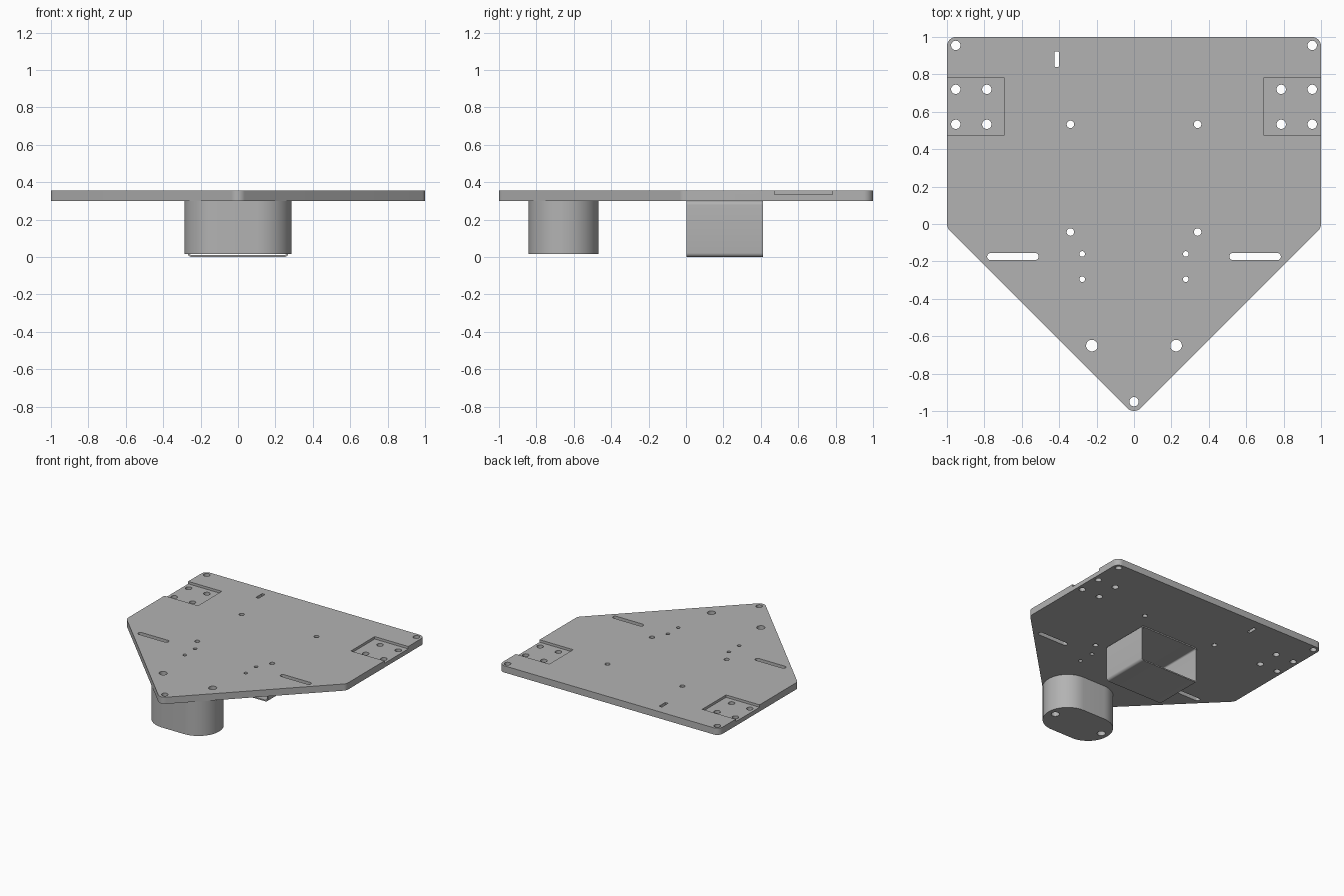
import bpy, bmesh, math
from mathutils import Vector

cube = bpy.data.objects.get("Cube")
if cube:
    bpy.data.objects.remove(cube, do_unlink=True)

grey = bpy.data.materials.new("machined grey")
grey.use_nodes = True
colour = (0.45, 0.45, 0.45, 1)
grey.diffuse_color = colour
grey.node_tree.nodes["Principled BSDF"].inputs["Base Color"].default_value = colour

PLATE_LOW, PLATE_TOP = 0.30, 0.355


def rounded(points, radius, steps=10):
    """Fillet every corner of a convex, counter-clockwise outline."""
    out = []
    for i, p in enumerate(points):
        p = Vector(p)
        a = (Vector(points[i - 1]) - p).normalized()
        b = (Vector(points[(i + 1) % len(points)]) - p).normalized()
        half = a.angle(b) / 2
        centre = p + (a + b).normalized() * radius / math.sin(half)
        start = p + a * radius / math.tan(half) - centre
        sweep = math.pi - 2 * half
        for k in range(steps + 1):
            t = sweep * k / steps
            c, s = math.cos(t), math.sin(t)
            out.append(centre + Vector((start.x * c - start.y * s, start.x * s + start.y * c)))
    return out


def box(x0, x1, y0, y1):
    return [(x0, y0), (x1, y0), (x1, y1), (x0, y1)]


def circle(x, y, r, n=32):
    return [(x + r * math.cos(math.tau * i / n), y + r * math.sin(math.tau * i / n)) for i in range(n)]


def prism(bm, outline, z0, z1):
    low = [bm.verts.new((p[0], p[1], z0)) for p in outline]
    high = [bm.verts.new((p[0], p[1], z1)) for p in outline]
    bm.faces.new(low[::-1])
    bm.faces.new(high)
    for i in range(len(low)):
        j = (i + 1) % len(low)
        bm.faces.new((low[i], low[j], high[j], high[i]))


def make(name, prisms):
    bm = bmesh.new()
    for outline, z0, z1 in prisms:
        prism(bm, outline, z0, z1)
    mesh = bpy.data.meshes.new(name)
    bm.to_mesh(mesh)
    bm.free()
    mesh.materials.append(grey)
    obj = bpy.data.objects.new(name, mesh)
    bpy.context.collection.objects.link(obj)
    return obj


def select(obj):
    bpy.ops.object.select_all(action='DESELECT')
    obj.select_set(True)
    bpy.context.view_layer.objects.active = obj


def cut(obj, prisms):
    cutter = make("cutter", prisms)
    cutter.hide_render = True
    mod = obj.modifiers.new("cut", 'BOOLEAN')
    mod.operation, mod.solver, mod.object = 'DIFFERENCE', 'EXACT', cutter
    select(obj)
    bpy.ops.object.modifier_apply(modifier=mod.name)
    bpy.data.objects.remove(cutter, do_unlink=True)


def smooth(obj):
    select(obj)
    bpy.ops.object.shade_smooth_by_angle(angle=math.radians(30))


# Five-sided mounting plate
outline = [(0, -1.02), (1, -0.02), (1, 1), (-1, 1), (-1, -0.02)]
plate = make("mounting_plate", [(rounded(outline, 0.05), PLATE_LOW, PLATE_TOP)])

# Shallow pockets at both side edges
cut(plate, [(box(*xs, 0.473, 0.782), 0.335, 0.5) for xs in ((0.695, 1.2), (-1.2, -0.695))])

# Mirrored bolt holes: x, y, radius
bolts = [(0.34, 0.533, 0.02), (0.34, -0.043, 0.02), (0.277, -0.16, 0.015),
         (0.277, -0.295, 0.015), (0.225, -0.65, 0.031), (0.953, 0.955, 0.025)]
bolts += [(x, y, 0.025) for x in (0.787, 0.953) for y in (0.533, 0.72)]
holes = [circle(side * x, y, r) for side in (1, -1) for x, y, r in bolts]
holes.append(circle(0, -0.95, 0.025))

# Long side slots and the single small slot
holes += [rounded(box(*xs, -0.193, -0.155), 0.0185) for xs in ((0.51, 0.785), (-0.785, -0.51))]
holes.append(rounded(box(-0.426, -0.4, 0.84, 0.922), 0.006, 4))
cut(plate, [(h, 0.1, 0.6) for h in holes])
smooth(plate)

# Round-ended foot block under the tip, bored through
block = make("foot_block", [(rounded(box(-0.287, 0.287, -0.842, -0.468), 0.1865, 16), 0.015, PLATE_LOW)])
cut(block, [(circle(x, -0.65, 0.031), -0.2, 0.6) for x in (-0.225, 0.225)])
smooth(block)

# Open-ended rectangular tube, drawn as a section and turned to run front to back
half, wall, front, back = 0.27, 0.01, 0.003, 0.413
tube = make("square_tube", [(rounded(box(-half, half, 0, PLATE_LOW), 0.022, 6), -back, -front)])
cut(tube, [(rounded(box(wall - half, half - wall, wall, PLATE_LOW - wall), 0.012, 6), -1, 1)])
for v in tube.data.vertices:
    v.co = (v.co.x, -v.co.z, v.co.y)
smooth(tube)
